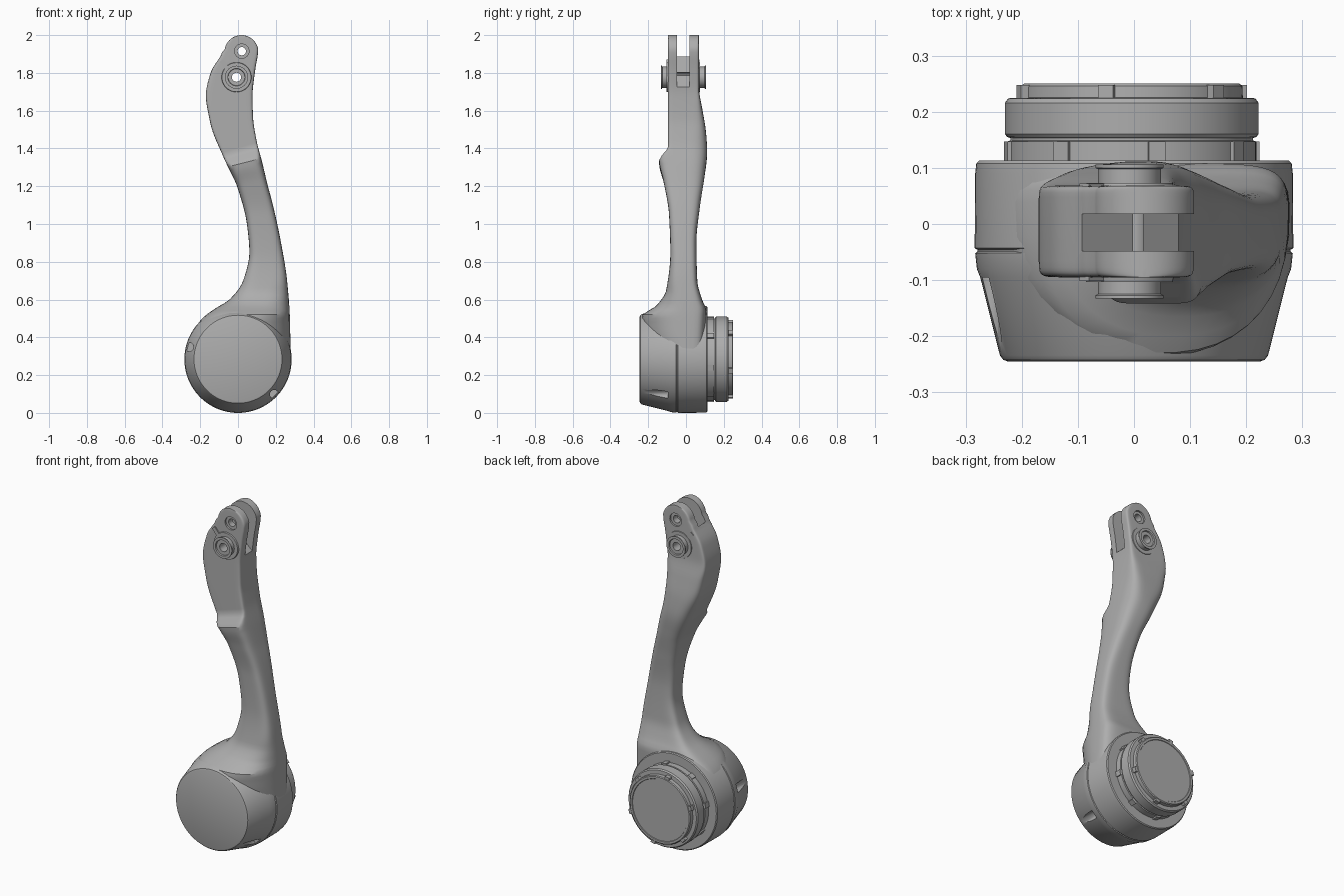
import bpy, bmesh, math
from mathutils import Matrix, Vector

cube = bpy.data.objects.get("Cube")
if cube:
    bpy.data.objects.remove(cube, do_unlink=True)

grey = bpy.data.materials.new("metal grey")
grey.use_nodes = True
colour = (0.42, 0.42, 0.42, 1)
grey.diffuse_color = colour
grey.node_tree.nodes["Principled BSDF"].inputs["Base Color"].default_value = colour


def make(name, bm):
    bmesh.ops.recalc_face_normals(bm, faces=bm.faces)
    mesh = bpy.data.meshes.new(name)
    bm.to_mesh(mesh)
    bm.free()
    mesh.materials.append(grey)
    ob = bpy.data.objects.new(name, mesh)
    bpy.context.collection.objects.link(ob)
    return ob


def loft(name, rings, closed=False):
    """Skin a list of point rings; cap the ends unless the loft closes on itself."""
    bm = bmesh.new()
    rows = [[bm.verts.new(p) for p in ring] for ring in rings]
    n = len(rows[0])
    pairs = list(zip(rows, rows[1:]))
    if closed:
        pairs.append((rows[-1], rows[0]))
    for a, b in pairs:
        for i in range(n):
            j = (i + 1) % n
            bm.faces.new((a[i], a[j], b[j], b[i]))
    if not closed:
        bm.faces.new(rows[0])
        bm.faces.new(rows[-1])
    return make(name, bm)


def lathe(name, profile, x, z, closed=False, n=72):
    """Turn a (radius, y) profile about an axis along y."""
    rings = []
    for r, y in profile:
        turn = [math.tau * i / n for i in range(n)]
        rings.append([(x + r * math.cos(a), y, z + r * math.sin(a)) for a in turn])
    return loft(name, rings, closed)


def box(name, size, matrix):
    bm = bmesh.new()
    bmesh.ops.create_cube(bm, size=1)
    bmesh.ops.scale(bm, vec=size, verts=bm.verts)
    bm.transform(matrix)
    return make(name, bm)


def cut(ob, cutter):
    cutter.hide_render = True
    mod = ob.modifiers.new("cut", "BOOLEAN")
    mod.operation = "DIFFERENCE"
    mod.solver = "EXACT"
    mod.object = cutter
    bpy.context.view_layer.objects.active = ob
    bpy.ops.object.modifier_apply(modifier=mod.name)
    bpy.data.objects.remove(cutter, do_unlink=True)


def curve(keys, z):
    """Monotone cubic through (z, value) keys."""
    if z <= keys[0][0]:
        return keys[0][1]
    if z >= keys[-1][0]:
        return keys[-1][1]
    slope = [(b[1] - a[1]) / (b[0] - a[0]) for a, b in zip(keys, keys[1:])]
    tan = [slope[0]]
    for s, t in zip(slope, slope[1:]):
        tan.append(2 * s * t / (s + t) if s * t > 0 else 0)
    tan.append(slope[-1])
    i = max(k for k in range(len(slope)) if keys[k][0] <= z)
    h = keys[i + 1][0] - keys[i][0]
    t = (z - keys[i][0]) / h
    return ((1 + 2 * t) * (1 - t) ** 2 * keys[i][1] + t * (1 - t) ** 2 * h * tan[i]
            + t * t * (3 - 2 * t) * keys[i + 1][1] + t * t * (t - 1) * h * tan[i + 1])


# Arm: outline, thickness and squareness along its height
left = [(.3, -.27), (.45, -.225), (.5, -.19), (.55, -.125), (.6, -.045), (.7, .027),
        (.85, .06), (1, .047), (1.2, -.005), (1.4, -.085), (1.55, -.148), (1.68, -.17),
        (1.8, -.145), (1.9, -.085)]
right = [(.3, .279), (.5, .275), (.7, .26), (.9, .228), (1.1, .185), (1.3, .13),
         (1.42, .097), (1.55, .08), (1.68, .077), (1.8, .089), (1.9, .106)]
front = [(.3, .2), (.45, .235), (.51, .235), (.57, .155), (.65, .105), (.85, .083),
         (1.05, .09), (1.22, .118), (1.325, .142), (1.385, .095), (2, .095)]
back = [(.3, .1), (.54, .108), (.6, .085), (.7, .06), (.9, .055), (1.1, .075),
        (1.25, .098), (1.38, .112), (1.47, .107), (1.6, .088), (1.72, .069), (2, .068)]
front_square = [(.3, 2), (.55, 2.3), (.75, 4), (1.3, 5), (1.4, 14), (2, 14)]
back_square = [(.3, 5), (.6, 5), (.8, 4), (1.35, 3), (1.6, 6), (1.75, 14), (2, 14)]
tilt = [(1.2, 0), (1.32, .25), (1.4, .3), (1.6, 0)]


def spow(v, p):
    return math.copysign(abs(v) ** p, v)


def section(z, n=40):
    if z > 1.91:
        half = math.sqrt(max(.09 ** 2 - (z - 1.91) ** 2, 1e-5))
        mid = .018
    else:
        half = (curve(right, z) - curve(left, z)) / 2
        mid = (curve(right, z) + curve(left, z)) / 2
    ring = []
    for i in range(n):
        a = math.tau * (i + .5) / n
        keys, depth = (back_square, back) if math.sin(a) > 0 else (front_square, front)
        e = 2 / curve(keys, z)
        dx = half * spow(math.cos(a), e)
        y = curve(depth, z) * spow(math.sin(a), e)
        ring.append((mid + dx, y, z + curve(tilt, z) * dx))
    return ring


heights = [.3 + .0201 * i for i in range(81)]
heights += [1.91 + .09 * math.sin(math.pi / 2 * i / 10) for i in range(1, 11)]
arm = loft("crank_arm", [section(z) for z in heights])

# Fork slot with a sloping floor
slope = Matrix.Rotation(math.radians(43), 4, "Y")
floor = Vector((-.01, -.015, 1.81))
cut(arm, box("slot_cutter", (.8, .066, .4),
             Matrix.Translation(floor) @ slope @ Matrix.Translation((0, 0, .2))))

# Upper bolt hole with countersinks, and pivot bore
hole = (.02, 1.915)
pivot = (-.008, 1.777)
cut(arm, lathe("bolt_cutter", [(.022, -.3), (.022, .3)], *hole, n=32))
for y in (-.095, .068):
    cut(arm, lathe("countersink_cutter", [(.038, y - .01), (.038, y + .01)], *hole, n=32))
cut(arm, lathe("bore_cutter", [(.026, -.3), (.026, .3)], *pivot, n=32))

# Pivot bosses, stepped collars and small lock tabs on both faces
for side, s, face, end in (("front", -1, .09, .133), ("back", 1, .06, .106)):
    lathe(side + "_pivot_boss",
          [(.024, s * face), (.056, s * face), (.056, s * (end - .008)), (.061, s * (end - .006)),
           (.061, s * end), (.046, s * end), (.044, s * (end - .008)), (.024, s * (end - .008))],
          *pivot, closed=True, n=48)
    lathe(side + "_pivot_collar",
          [(.05, s * face), (.08, s * face), (.077, s * (face + .013)), (.05, s * (face + .013))],
          *pivot, closed=True, n=48)
    box(side + "_lock_tab", (.05, .014, .022),
        Matrix.Translation((pivot[0] - .065, s * (face + .005), pivot[1] + .068))
        @ Matrix.Rotation(math.radians(50), 4, "Y"))

# Housing: cylinder with a seam and a tapered front
hub = (0, .284)
housing = lathe("housing", [
    (.225, -.245), (.233, -.242), (.239, -.234), (.274, -.095), (.28, -.08), (.283, -.052),
    (.279, -.049), (.279, -.046), (.284, -.043), (.283, .09), (.281, .108), (.276, .113)],
    *hub, n=96)
for degrees in (-44, 166):
    a = math.radians(degrees)
    cut(housing, lathe("notch_cutter", [(.024, -.3), (.024, -.095)],
                       hub[0] + .268 * math.cos(a), hub[1] + .268 * math.sin(a), n=24))

# Mounting rings behind the housing
axle = (-.004, .284)
lathe("mounting_rings", [
    (.222, .1), (.222, .147), (.216, .149), (.216, .153), (.222, .155), (.226, .16),
    (.226, .216), (.22, .224), (.198, .225), (.197, .246), (.192, .25), (.18, .25),
    (.178, .247)], *axle, n=96)


def lugs(name, count, radius, y, size, start):
    for i in range(count):
        spin = Matrix.Rotation(start + math.tau * i / count, 4, "Y")
        place = Matrix.Translation((axle[0], y, axle[1])) @ spin
        box(f"{name}_{i + 1}", size, place @ Matrix.Translation((radius, 0, 0)))


lugs("rim_lug", 6, .2, .2365, (.022, .023, .028), .3)
lugs("ring_lug", 8, .22, .13, (.018, .034, .03), .2)

# Smooth shading with sharp edges kept
for ob in bpy.context.collection.objects:
    if ob.type == "MESH" and grey.name in ob.data.materials:
        bpy.ops.object.select_all(action="DESELECT")
        ob.select_set(True)
        bpy.context.view_layer.objects.active = ob
        bpy.ops.object.shade_smooth_by_angle(angle=math.radians(30))
